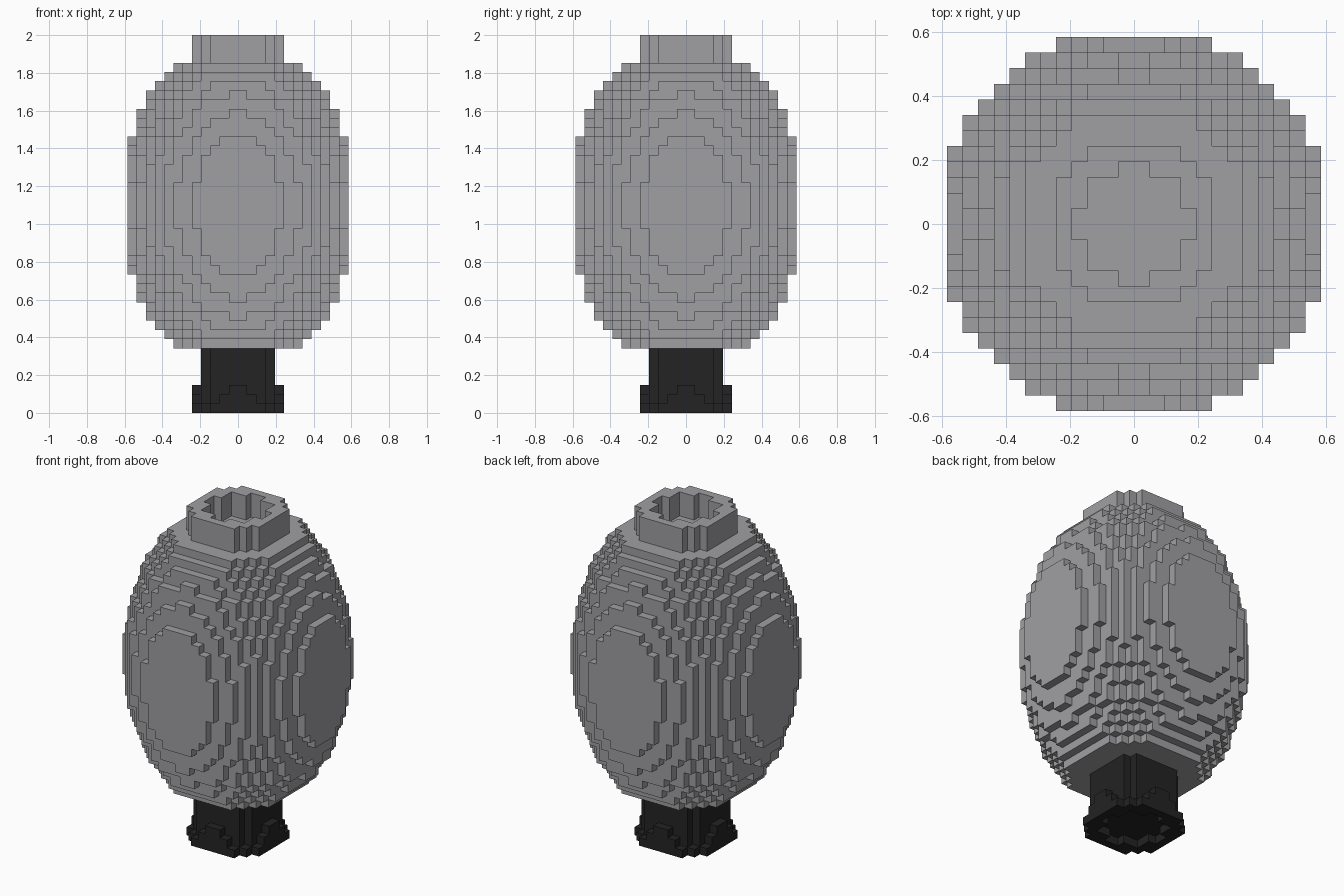
import bpy
import bmesh
from mathutils import Vector

cube = bpy.data.objects.get("Cube")
if cube:
    bpy.data.objects.remove(cube)

VOXEL = 2 / 41      # the model is 41 blocks tall
HALF = 12           # half the width in blocks


def make_material(name, color):
    mat = bpy.data.materials.new(name)
    mat.use_nodes = True
    mat.diffuse_color = color
    bsdf = next(n for n in mat.node_tree.nodes if n.type == 'BSDF_PRINCIPLED')
    bsdf.inputs["Base Color"].default_value = color
    bsdf.inputs["Roughness"].default_value = 0.8
    return mat


def voxel_part(name, layers, limits, material):
    """Skin the blocks whose squared radius lies within limits(layer)."""
    filled = set()
    for k in layers:
        inner, outer = limits(k)
        for i in range(-HALF, HALF):
            for j in range(-HALF, HALF):
                if inner < (i + 0.5) ** 2 + (j + 0.5) ** 2 <= outer:
                    filled.add((i, j, k))

    bm = bmesh.new()
    corners = {}

    def corner(point):
        key = tuple(round(c) for c in point)
        if key not in corners:
            corners[key] = bm.verts.new(Vector(key) * VOXEL)
        return corners[key]

    # One square for each block side that has no neighbour
    for cell in sorted(filled):
        centre = Vector(cell) + Vector((0.5, 0.5, 0.5))
        for axis in range(3):
            for sign in (-1, 1):
                normal = Vector((0, 0, 0))
                normal[axis] = sign
                beside = tuple(round(c) for c in Vector(cell) + normal)
                if beside in filled:
                    continue
                u = Vector((0, 0, 0))
                u[(axis + 1) % 3] = 0.5
                v = normal.cross(u)
                mid = centre + normal / 2
                bm.faces.new([corner(mid + p) for p in (u + v, v - u, -u - v, u - v)])

    mesh = bpy.data.meshes.new(name)
    bm.to_mesh(mesh)
    bm.free()
    mesh.materials.append(material)
    obj = bpy.data.objects.new(name, mesh)
    bpy.context.collection.objects.link(obj)
    return obj


grey = make_material("warm grey", (0.35, 0.35, 0.365, 1))
black = make_material("soft black", (0.017, 0.017, 0.017, 1))


# Rounded body: a tall ellipsoid cut flat at both ends
def body_limits(k):
    return 0, 12.5 ** 2 * (1 - ((k - 22) / 18.77) ** 2)


voxel_part("body", range(7, 38), body_limits, grey)

# Open collar on top
voxel_part("collar", range(38, 41), lambda k: (13, 28), grey)


# Base: hollow foot that steps in to a narrower neck
def base_limits(k):
    foot = (28, 23, 21)
    return (13 if k == 0 else 0), (foot[k] if k < len(foot) else 19)


voxel_part("base", range(7), base_limits, black)
